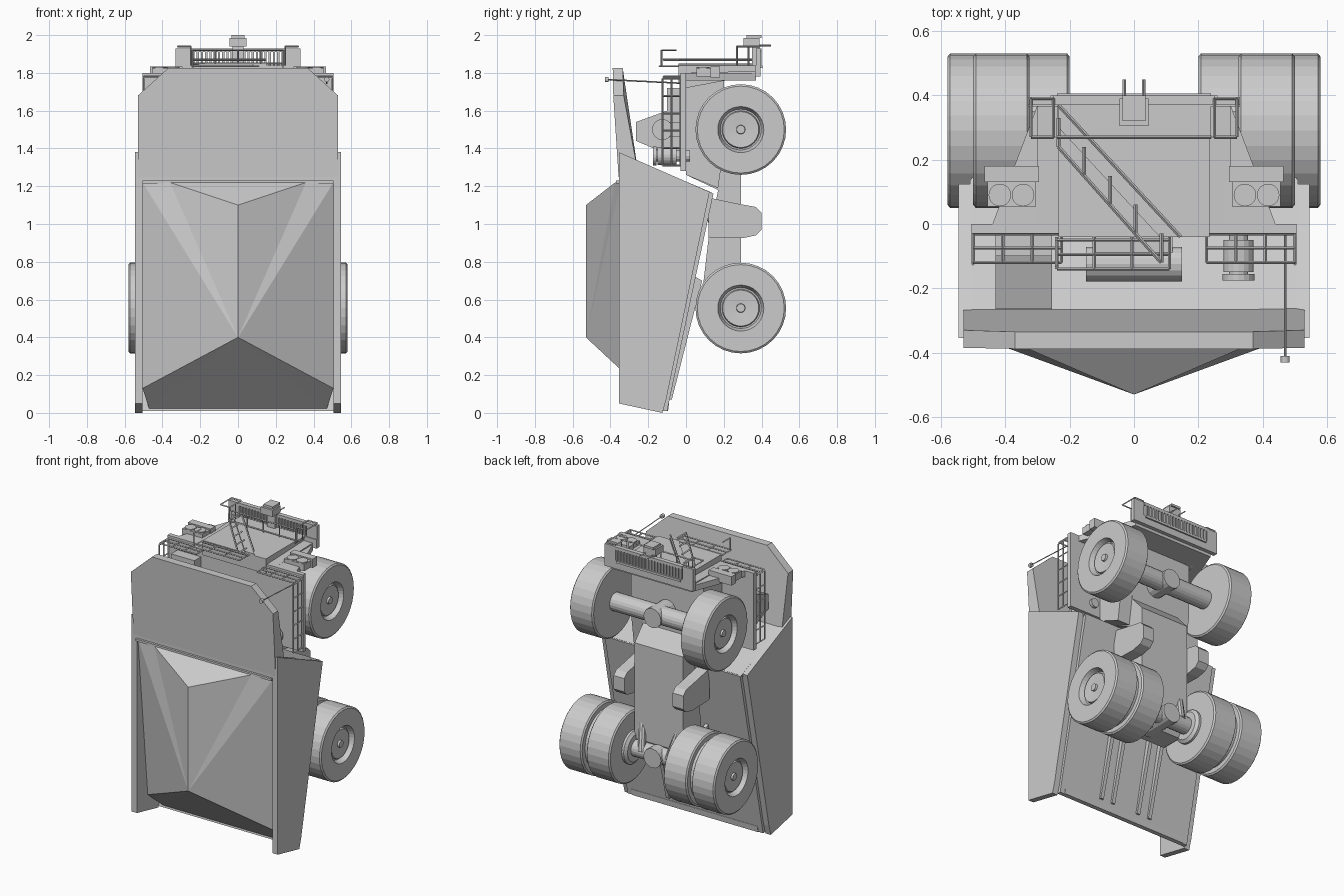
import bpy, bmesh, math
from mathutils import Vector


def finish(name, bm):
    bmesh.ops.recalc_face_normals(bm, faces=bm.faces)
    me = bpy.data.meshes.new(name)
    bm.to_mesh(me)
    bm.free()
    ob = bpy.data.objects.new(name, me)
    bpy.context.collection.objects.link(ob)
    return ob


def prism(name, pts, a, b, axis='x'):
    """Extrude a 2D outline from a to b along x (pts = y,z), y (pts = x,z) or z (pts = x,y)."""
    put = {'x': lambda p, t: (t, p[0], p[1]), 'y': lambda p, t: (p[0], t, p[1]),
           'z': lambda p, t: (p[0], p[1], t)}[axis]
    bm = bmesh.new()
    lo = [bm.verts.new(put(p, a)) for p in pts]
    hi = [bm.verts.new(put(p, b)) for p in pts]
    bm.faces.new(lo)
    bm.faces.new(hi)
    n = len(pts)
    for i in range(n):
        bm.faces.new((lo[i], lo[(i + 1) % n], hi[(i + 1) % n], hi[i]))
    return finish(name, bm)


def box(name, x0, x1, y0, y1, z0, z1):
    return prism(name, [(x0, y0), (x1, y0), (x1, y1), (x0, y1)], z0, z1, 'z')


def bars(name, segs, r, sides=4, r2=None):
    """One object made of straight rods."""
    bm = bmesh.new()
    for p, q in segs:
        p, q = Vector(p), Vector(q)
        rot = (q - p).to_track_quat('Z', 'Y').to_matrix().to_4x4()
        rot.translation = (p + q) / 2
        bmesh.ops.create_cone(bm, cap_ends=True, segments=sides, radius1=r,
                              radius2=r if r2 is None else r2, depth=(q - p).length, matrix=rot)
    return finish(name, bm)


def lathe(name, prof, y, z, sides=32):
    """Revolve (x, radius) points round an x-parallel axis."""
    bm = bmesh.new()
    rings = [[bm.verts.new((x, y + r * math.cos(2 * math.pi * i / sides),
                            z + r * math.sin(2 * math.pi * i / sides))) for i in range(sides)]
             for x, r in prof]
    for a, b in zip(rings, rings[1:]):
        for i in range(sides):
            j = (i + 1) % sides
            bm.faces.new((a[i], a[j], b[j], b[i]))
    bm.faces.new(rings[0])
    bm.faces.new(rings[-1])
    return finish(name, bm)


def railing(name, a, b, up, posts):
    """Railing from a to b with top and middle rails, raised along up."""
    a, b, up = Vector(a), Vector(b), Vector(up)
    segs = [(a + up * k, b + up * k) for k in (0.1, 0.55, 1)]
    for i in range(posts):
        p = a.lerp(b, i / (posts - 1))
        segs.append((p, p + up))
    return bars(name, segs, 0.005)


# Wheels: single front, double rear, with recessed rims
AY, FZ, RZ, R = 0.29, 1.50, 0.555, 0.24
for s, side in ((-1, 'left'), (1, 'right')):
    def wheel(name, x0, x1, z):
        prof = [(x0, 0.10), (x0, R - 0.01), (x0 + 0.008, R), (x1 - 0.008, R), (x1, R - 0.01), (x1, 0.122),
                (x1 - 0.035, 0.108), (x1 - 0.035, 0.10), (x1 - 0.02, 0.095),
                (x1 - 0.025, 0.024), (x1 - 0.012, 0.022)]
        lathe(name, [(s * x, r) for x, r in prof], AY, z)
    wheel(f'front_wheel_{side}', 0.325, 0.50, FZ)
    wheel(f'rear_outer_wheel_{side}', 0.41, 0.58, RZ)
    wheel(f'rear_inner_wheel_{side}', 0.20, 0.375, RZ)
    lathe(f'rear_wheel_spacer_{side}', [(s * 0.37, 0.2), (s * 0.415, 0.2)], AY, RZ)
    lathe(f'rear_brake_disc_{side}', [(s * 0.17, 0.09), (s * 0.185, 0.11), (s * 0.21, 0.11)], AY, RZ)

# Axles
bars('front_axle', [((-0.34, AY, FZ), (0.34, AY, FZ))], 0.06, 20)
bars('rear_axle', [((-0.22, AY, RZ), (0.22, AY, RZ))], 0.055, 20)
for z, n in ((FZ, 'front'), (RZ, 'rear')):
    bars(f'{n}_axle_mount', [((0, 0.12, z), (0, AY + 0.07, z))], 0.065, 16)

# Dump body: side walls, floor, headboard, canopy
WALL = [(-0.355, 1.38), (-0.355, 0.05), (-0.125, 0.0), (-0.105, 0.07), (0.125, 1.17)]
for s, side in ((-1, 'left'), (1, 'right')):
    prism(f'body_side_{side}', WALL, s * 0.505, s * 0.545)
prism('body_floor', [(-0.125, 0.01), (-0.10, 0.01), (0.145, 1.16), (0.11, 1.17)], -0.505, 0.505)
prism('body_tail_lip', [(-0.12, 0.01), (-0.095, 0.01), (-0.09, 0.05), (-0.11, 0.06)], -0.47, 0.47)
prism('body_headboard', [(-0.355, 1.22), (-0.355, 1.375), (-0.27, 1.34), (0.14, 1.165), (0.1, 1.13)],
      -0.51, 0.51)


def canopy():
    bm = bmesh.new()
    outline = [(-0.53, 1.25), (-0.53, 1.68), (-0.37, 1.825), (0.37, 1.825), (0.53, 1.68), (0.53, 1.25)]
    back = {1.25: -0.25, 1.68: -0.33, 1.825: -0.335}
    front = {1.25: -0.357, 1.68: -0.385, 1.825: -0.388}
    f = [bm.verts.new((x, front[z], z)) for x, z in outline]
    b = [bm.verts.new((x, back[z], z)) for x, z in outline]
    bm.faces.new(f)
    bm.faces.new(b)
    for i in range(6):
        j = (i + 1) % 6
        bm.faces.new((f[i], f[j], b[j], b[i]))
    finish('body_canopy', bm)


canopy()


# Heaped load with a central ridge
def load():
    bm = bmesh.new()
    v = bm.verts.new
    top, low = v((0, -0.53, 1.10)), v((0, -0.53, 0.40))
    m = []
    for s in (-1, 1):
        m.append([v((s * 0.36, -0.375, 1.22)), v((s * 0.505, -0.345, 1.22)),
                  v((s * 0.505, -0.24, 0.13)), v((s * 0.47, -0.12, 0.02))])
    for d, c, e, g in m:
        for t in ((top, low, d), (d, low, c), (c, low, e), (low, e, g)):
            bm.faces.new(t)
    bm.faces.new((top, m[0][0], m[1][0]))
    bm.faces.new((low, m[0][3], m[1][3]))
    finish('load_heap', bm)


load()
box('load_edge_bar', -0.505, 0.505, -0.37, -0.34, 1.215, 1.23)

# Tapered ribs under the floor
for x in (-0.19, -0.10, 0.10, 0.19):
    prism('floor_rib', [(-0.09, 0.07), (-0.075, 0.07), (0.085, 0.70), (0.05, 0.72)], x - 0.012, x + 0.012)

# Chassis and saddle fins
prism('chassis', [(0.07, 0.5), (0.22, 0.5), (0.29, 0.62), (0.29, 1.26), (0.2, 1.36), (0.2, 1.76),
                  (0.0, 1.76), (0.0, 1.26), (0.17, 1.18), (0.12, 0.93)], -0.18, 0.18)
prism('engine_bay', [(0.0, 1.26), (0.17, 1.19), (0.2, 1.4), (0.2, 1.78), (0.0, 1.78)], -0.27, 0.27)
for s, side in ((-1, 'left'), (1, 'right')):
    prism(f'saddle_fin_{side}', [(0.12, 1.14), (0.26, 1.11), (0.37, 1.09), (0.40, 1.06), (0.40, 0.97),
                                 (0.37, 0.94), (0.30, 0.925), (0.12, 0.93)], s * 0.18, s * 0.26)
    bars(f'hoist_{side}', [((s * 0.15, 0.24, 0.75), (s * 0.15, 0.1, 1.15))], 0.03, 12)
    bars(f'rear_strut_{side}', [((s * 0.1, 0.33, 0.56), (s * 0.15, 0.24, 0.8))], 0.025, 10)

# Nose: tapered front plate, radiator, bumper
NOSE = [(-0.30, 0.37), (0.30, 0.37), (0.44, 0.0), (-0.44, 0.0)]
prism('nose_plate', NOSE, 1.76, 1.80, 'z')
prism('radiator', [(-0.04, 1.74), (-0.04, 1.84), (0.385, 1.84), (0.385, 1.79), (0.0, 1.74)], -0.235, 0.235)
box('bumper', -0.33, 0.33, 0.365, 0.395, 1.78, 1.84)
box('bumper_step', -0.24, 0.24, 0.27, 0.405, 1.825, 1.84)
box('bumper_top', -0.25, 0.25, 0.37, 0.40, 1.91, 1.93)
for i in range(22):
    x = -0.235 + i * 0.47 / 21
    box('bumper_slat', x - 0.006, x + 0.006, 0.375, 0.40, 1.835, 1.915)
for s, side in ((-1, 'left'), (1, 'right')):
    box(f'bumper_end_{side}', s * 0.25, s * 0.33, 0.37, 0.395, 1.83, 1.93)
    bars(f'bumper_handrail_{side}',
         [((s * x, 0.39, 1.94), (s * x, 0.27, 1.94)) for x in (0.25, 0.32)]
         + [((s * 0.25, y, 1.94), (s * 0.32, y, 1.94)) for y in (0.27, 0.39)]
         + [((s * 0.25, y, 1.84), (s * 0.25, y, 1.94)) for y in (0.27, 0.33)], 0.005)
    # Headlights
    box(f'headlight_box_{side}', s * 0.305, s * 0.455, 0.055, 0.165, 1.78, 1.825)
    box(f'headlight_visor_{side}', s * 0.295, s * 0.465, 0.13, 0.18, 1.775, 1.835)
    for x in (0.345, 0.417):
        bars(f'headlight_{side}', [((s * x, 0.09, 1.81), (s * x, 0.09, 1.832))], 0.035, 20)
bars('bumper_rail', [((-0.24, 0.27, z), (0.24, 0.27, z)) for z in (1.85, 1.92)]
     + [((x, 0.27, 1.84), (x, 0.27, 1.92)) for x in (-0.24, -0.12, 0, 0.12, 0.24)], 0.005)
box('winch_block', -0.045, 0.045, 0.305, 0.39, 1.94, 1.985)
box('winch_cap', -0.035, 0.035, 0.32, 0.40, 1.985, 2.0)
box('winch_post', -0.03, 0.03, 0.35, 0.39, 1.84, 1.94)
bars('winch_arm', [((-0.03, 0.45, 1.945), (-0.03, 0.35, 1.945)), ((0.03, 0.45, 1.945), (0.03, 0.35, 1.945))], 0.005)

# Diagonal stair with handrail
prism('stair', [(-0.235, 0.37), (-0.235, 0.30), (0.08, -0.04), (0.15, -0.04)], 1.83, 1.85, 'z')
A, B = Vector((-0.235, 0.24, 1.87)), Vector((0.085, -0.12, 1.87))
bars('stair_rail', [(A, B), ((-0.235, 0.37, 1.87), (0.145, -0.04, 1.87))]
     + [(A.lerp(B, t), A.lerp(B, t) + Vector((0, 0.09, 0))) for t in (0, 0.25, 0.5, 0.75, 1)], 0.006)

# Upper deck plates, side fenders and railings
for s, side in ((-1, 'left'), (1, 'right')):
    box(f'deck_{side}', s * 0.22, s * 0.505, -0.03, 0.0, 1.28, 1.80)
    railing(f'deck_side_rail_{side}', (s * 0.5, -0.02, 1.31), (s * 0.5, -0.02, 1.77), (0, -0.105, 0), 6)
    railing(f'deck_front_rail_{side}', (s * 0.5, -0.02, 1.78), (s * 0.225, -0.02, 1.78), (0, -0.1, 0), 4)
    prism(f'fender_{side}', [(0.0, 1.72), (0.37, 1.79), (0.37, 1.81), (0.0, 1.80)], s * 0.235, s * 0.30)
box('deck_middle', -0.22, 0.22, -0.03, 0.0, 1.28, 1.84)
railing('deck_middle_rail', (-0.24, -0.04, 1.835), (0.11, -0.04, 1.835), (0, -0.1, 0), 4)
bars('deck_hoop', [((-0.24, -0.13, 1.83), (-0.24, -0.13, 1.92)), ((-0.24, -0.13, 1.92), (-0.24, -0.05, 1.92))], 0.005)

# Cab, engine housing, air tank, filter canister
prism('cab', [(-0.02, 1.33), (-0.17, 1.40), (-0.265, 1.44), (-0.265, 1.54), (-0.10, 1.60),
              (-0.10, 1.72), (-0.02, 1.72)], -0.43, -0.255)
bars('air_tank', [((-0.15, -0.125, 1.5), (0.15, -0.125, 1.5))], 0.055, 18)
box('tank_cradle', -0.12, 0.12, -0.1, -0.02, 1.46, 1.54)
bars('filter_canister', [((0.325, -0.05, 1.36), (0.325, -0.15, 1.36))], 0.048, 18)
bars('filter_cap', [((0.325, -0.155, 1.36), (0.325, -0.175, 1.36))], 0.05, 18)
bars('filter_pipe', [((0.325, 0.02, 1.36), (0.325, -0.16, 1.36))], 0.03, 12)

# Antenna with a knob
bars('antenna', [((0.47, -0.02, 1.745), (0.47, -0.42, 1.765))], 0.004)
bars('antenna_knob', [((0.47, -0.41, 1.765), (0.47, -0.43, 1.765))], 0.014, 12)
